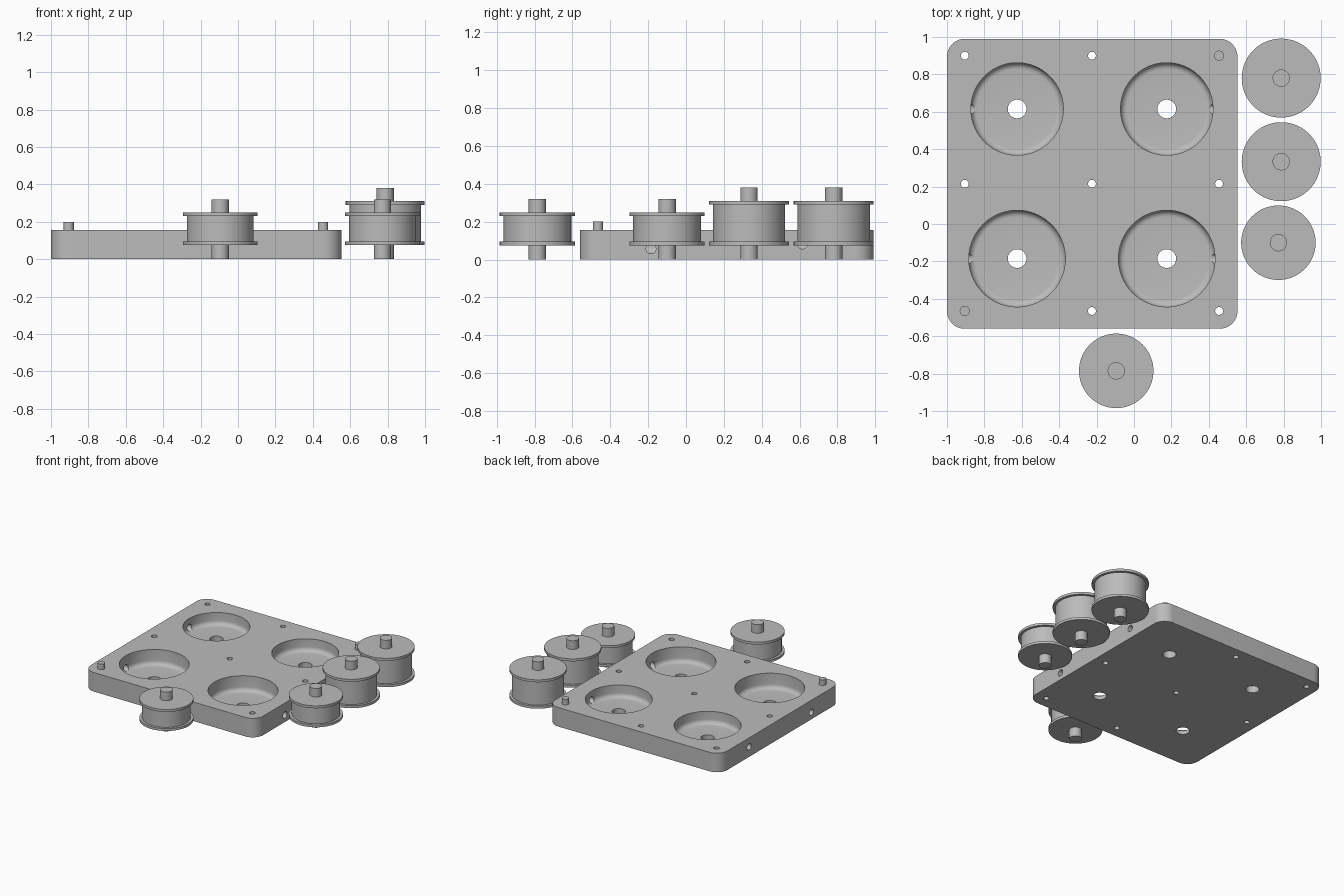
import bpy, bmesh, math
from mathutils import Matrix

if "Cube" in bpy.data.objects:
    bpy.data.objects.remove(bpy.data.objects["Cube"])

grey = bpy.data.materials.new("plain grey")
grey.diffuse_color = (0.5, 0.5, 0.5, 1)
grey.use_nodes = True
grey.node_tree.nodes["Principled BSDF"].inputs["Base Color"].default_value = grey.diffuse_color


def add(name, bm):
    bmesh.ops.recalc_face_normals(bm, faces=bm.faces)
    mesh = bpy.data.meshes.new(name)
    bm.to_mesh(mesh)
    bm.free()
    ob = bpy.data.objects.new(name, mesh)
    bpy.context.collection.objects.link(ob)
    mesh.materials.append(grey)
    return ob


def activate(ob):
    bpy.ops.object.select_all(action='DESELECT')
    ob.select_set(True)
    bpy.context.view_layer.objects.active = ob


def smooth(ob):
    activate(ob)
    bpy.ops.object.shade_smooth_by_angle(angle=math.radians(30))


def lathe(name, profile, x, y, steps=96):
    """Spin (radius, z) points about a vertical axis at x, y."""
    bm = bmesh.new()
    vs = [bm.verts.new((r, 0, z)) for r, z in profile]
    es = [bm.edges.new(p) for p in zip(vs, vs[1:])]
    bmesh.ops.spin(bm, geom=vs + es, cent=(0, 0, 0), axis=(0, 0, 1),
                   angle=2 * math.pi, steps=steps)
    bmesh.ops.remove_doubles(bm, verts=bm.verts, dist=1e-5)
    bmesh.ops.translate(bm, verts=bm.verts, vec=(x, y, 0))
    return add(name, bm)


def cylinder(name, r, z0, z1, x, y, steps=32):
    return lathe(name, [(0, z0), (r, z0), (r, z1), (0, z1)], x, y, steps)


# Base plate: rounded rectangle
TOP = 0.155
X0, X1, Y0, Y1, R = -1.0, 0.553, -0.56, 0.99, 0.095
bm = bmesh.new()
outline = []
for cx, cy, start in ((X1 - R, Y1 - R, 0), (X0 + R, Y1 - R, 90),
                      (X0 + R, Y0 + R, 180), (X1 - R, Y0 + R, 270)):
    for i in range(13):
        a = math.radians(start + i * 7.5)
        outline.append(bm.verts.new((cx + R * math.cos(a), cy + R * math.sin(a), 0)))
face = bm.faces.new(outline)
ext = bmesh.ops.extrude_face_region(bm, geom=[face])
bmesh.ops.translate(bm, vec=(0, 0, TOP),
                    verts=[v for v in ext['geom'] if isinstance(v, bmesh.types.BMVert)])
plate = add("base_plate", bm)

# Cutters: filleted pockets with a centre bore and a side hole each
cutters = []
F = 0.035
for y, r, floor in ((0.615, 0.247, 0.055), (-0.185, 0.258, 0.03)):
    for x, side in ((-0.625, -1), (0.175, 1)):
        fillet = [(r - F + F * math.sin(a), floor + F - F * math.cos(a))
                  for a in (math.radians(i * 15) for i in range(7))]
        cutters.append(lathe("pocket_cutter", [(0, floor)] + fillet + [(r, 0.3), (0, 0.3)], x, y))
        cutters.append(cylinder("bore_cutter", 0.05, -0.1, 0.25, x, y, 48))
        bm = bmesh.new()
        bmesh.ops.create_cone(bm, cap_ends=True, segments=32, radius1=0.026, radius2=0.026, depth=0.4,
                              matrix=Matrix.Translation((x + side * 0.4, y, floor + 0.027))
                              @ Matrix.Rotation(math.pi / 2, 4, 'Y'))
        cutters.append(add("side_hole_cutter", bm))

# Small grid holes, with locating pins at two opposite corners
xs, ys = (-0.905, -0.225, 0.455), (-0.465, 0.215, 0.9)
pins = ((0, 0), (2, 2))
for i, x in enumerate(xs):
    for j, y in enumerate(ys):
        if (i, j) in pins:
            smooth(cylinder("locating_pin", 0.027, 0.1, 0.2, x, y))
        else:
            cutters.append(cylinder("hole_cutter", 0.021, -0.1, 0.3, x, y))

for c in cutters:
    c.hide_render = True
    mod = plate.modifiers.new("cut", 'BOOLEAN')
    mod.operation, mod.solver, mod.object = 'DIFFERENCE', 'EXACT', c
    activate(plate)
    bpy.ops.object.modifier_apply(modifier=mod.name)
    bpy.data.objects.remove(c)
smooth(plate)

# Flanged spools with axles: x, y, flange radius, flange top
for x, y, r, h in ((-0.095, -0.785, 0.199, 0.25), (0.772, -0.1, 0.199, 0.25),
                   (0.787, 0.333, 0.211, 0.31), (0.787, 0.78, 0.211, 0.31)):
    core, axle, low, t = r - 0.02, 0.046, 0.075, 0.02
    smooth(lathe("spool", [(0, 0), (axle, 0), (axle, low), (r, low), (r, low + t),
                           (core, low + t), (core, h - t), (r, h - t), (r, h),
                           (axle, h), (axle, h + 0.07), (0, h + 0.07)], x, y))
